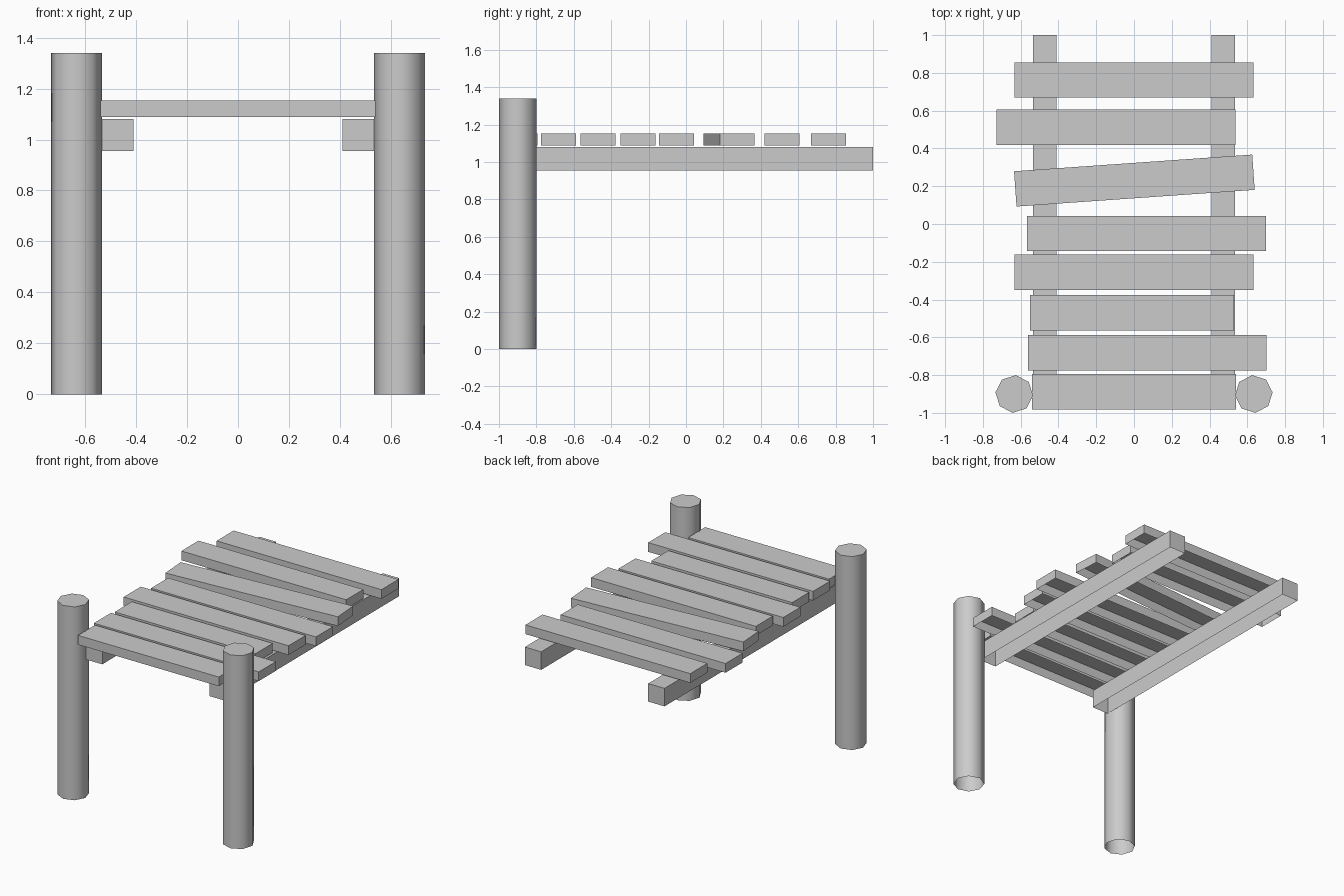
import bpy, bmesh, math
from mathutils import Matrix, Vector

cube = bpy.data.objects.get("Cube")
if cube:
    bpy.data.objects.remove(cube, do_unlink=True)

# One plain grey for all timber
grey = bpy.data.materials.new("plain_grey")
grey.use_nodes = True
colour = (0.6, 0.6, 0.6, 1.0)
grey.diffuse_color = colour
grey.node_tree.nodes["Principled BSDF"].inputs["Base Color"].default_value = colour


def finish(name, bm, location, turn=0.0):
    """Open the underside and turn the bmesh into a named object."""
    bm.normal_update()
    under = [f for f in bm.faces if f.normal.z < -0.9]
    bmesh.ops.delete(bm, geom=under, context='FACES')
    mesh = bpy.data.meshes.new(name)
    bm.to_mesh(mesh)
    bm.free()
    mesh.materials.append(grey)
    obj = bpy.data.objects.new(name, mesh)
    obj.location = location
    obj.rotation_euler.z = math.radians(turn)
    bpy.context.collection.objects.link(obj)
    return obj


def board(name, size, location, turn=0.0):
    bm = bmesh.new()
    bmesh.ops.create_cube(bm, size=1.0, matrix=Matrix.Diagonal(Vector(size)).to_4x4())
    return finish(name, bm, location, turn)


def post(name, x, turn, radius=0.1, height=1.34):
    bm = bmesh.new()
    bmesh.ops.create_cone(bm, cap_ends=True, segments=8, radius1=radius,
                          radius2=radius, depth=height)
    # Smooth sides, crisp rim
    for f in bm.faces:
        f.smooth = abs(f.normal.z) < 0.5
    for e in bm.edges:
        e.smooth = all(f.smooth for f in e.link_faces)
    return finish(name, bm, (x, -0.9, height / 2), turn)


# Posts and long beams, one pair per side
for side, s in (("left", 1), ("right", -1)):
    post(side + "_post", s * 0.634, s * 5)
    board(side + "_beam", (0.125, 1.9, 0.125), (s * 0.473, 0.05, 1.018))

# Deck planks, front to back: centre x, centre y, length, turn in degrees
planks = [
    (0.0, -0.888, 1.08, 0), (0.07, -0.682, 1.264, 0),
    (-0.01, -0.47, 1.08, 0), (0.0, -0.256, 1.264, 0),
    (0.066, -0.05, 1.264, 0), (0.002, 0.23, 1.264, 4),
    (-0.095, 0.512, 1.264, 0), (0.0, 0.762, 1.264, 0),
]
for i, (x, y, length, turn) in enumerate(planks, 1):
    board(f"deck_plank_{i}", (length, 0.187, 0.064), (x, y, 1.121), turn)
